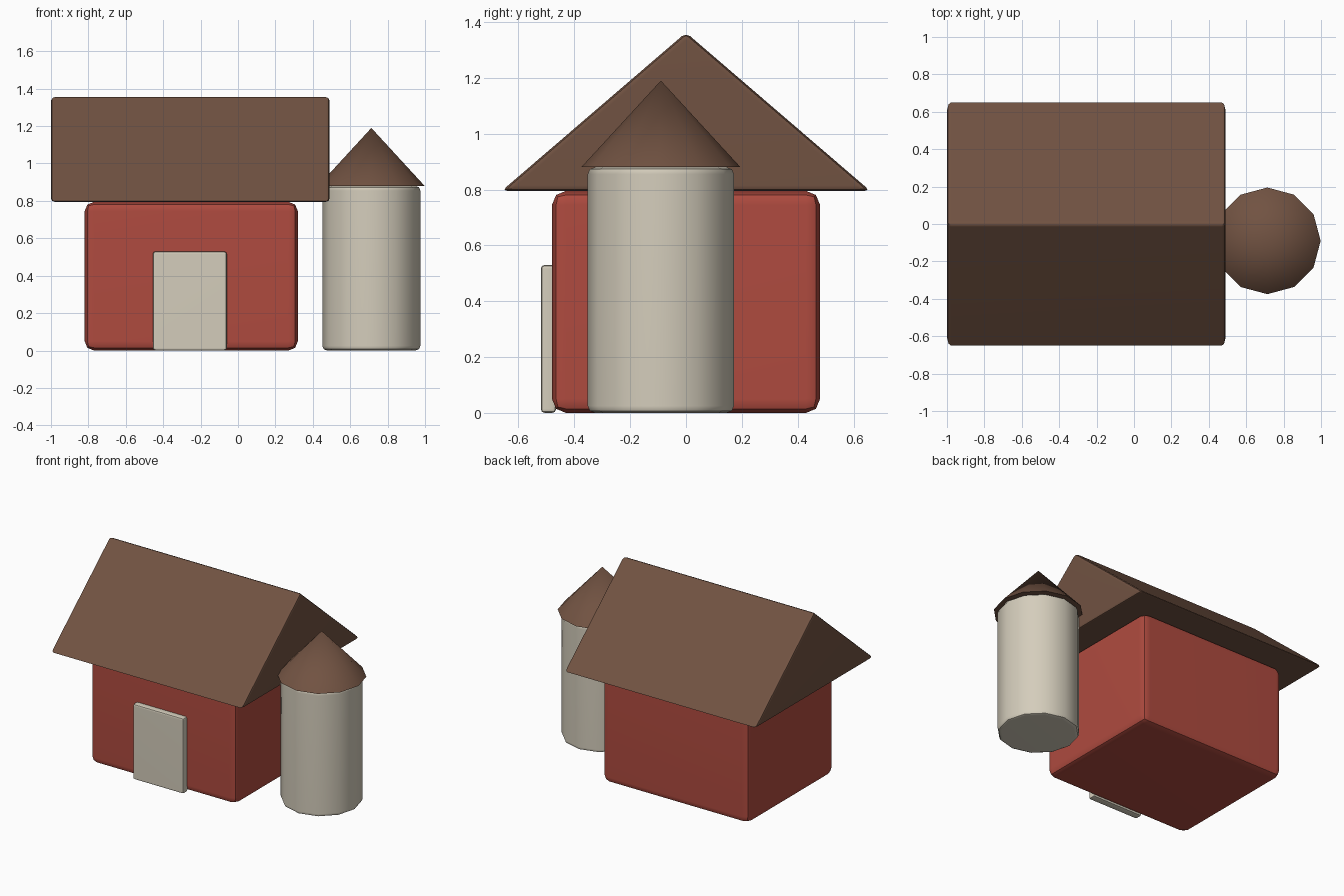
import bpy
import math

default = bpy.data.objects.get("Cube")
if default:
    bpy.data.objects.remove(default, do_unlink=True)


def make_material(name, rgb):
    mat = bpy.data.materials.new(name)
    mat.use_nodes = True
    color = (*rgb, 1)
    mat.diffuse_color = color
    bsdf = mat.node_tree.nodes["Principled BSDF"]
    bsdf.inputs["Base Color"].default_value = color
    bsdf.inputs["Roughness"].default_value = 0.8
    return mat


barn_red = make_material("barn red", (0.43, 0.07, 0.05))
roof_brown = make_material("roof brown", (0.165, 0.085, 0.054))
pale_stone = make_material("pale stone", (0.66, 0.61, 0.5))


def finish(obj, name, mat, bevel=0, segments=2):
    """Name, colour, round the edges and smooth a part."""
    obj.name = name
    obj.data.name = name
    obj.data.materials.append(mat)
    bpy.ops.object.select_all(action="DESELECT")
    bpy.context.view_layer.objects.active = obj
    obj.select_set(True)
    bpy.ops.object.transform_apply(location=False, rotation=False, scale=True)
    if bevel:
        mod = obj.modifiers.new("rounded edges", "BEVEL")
        mod.width = bevel
        mod.segments = segments
        mod.limit_method = "ANGLE"
        mod.angle_limit = math.radians(40)
        bpy.ops.object.modifier_apply(modifier=mod.name)
    bpy.ops.object.shade_smooth_by_angle(angle=math.radians(40))
    if bevel:
        obj.modifiers.new("flat panels", "WEIGHTED_NORMAL").keep_sharp = True
    return obj


def box(name, low, high, mat, bevel):
    center = [(a + b) / 2 for a, b in zip(low, high)]
    bpy.ops.mesh.primitive_cube_add(size=1, location=center)
    obj = bpy.context.object
    obj.scale = [b - a for a, b in zip(low, high)]
    return finish(obj, name, mat, bevel)


# Barn walls and door slab
box("barn_walls", (-0.82, -0.48, 0), (0.32, 0.48, 0.795), barn_red, 0.05)
box("barn_door", (-0.455, -0.52, 0), (-0.06, -0.465, 0.53), pale_stone, 0.014)

# Gable roof: a triangular profile extruded along the ridge
profile = [(-0.66, 0.795), (0.66, 0.795), (0, 1.362)]
verts = [(x, y, z) for x in (-1, 0.49) for y, z in profile]
sides = [(i, (i + 1) % 3, (i + 1) % 3 + 3, i + 3) for i in range(3)]
mesh = bpy.data.meshes.new("gable_roof")
mesh.from_pydata(verts, [], [(2, 1, 0), (3, 4, 5)] + sides)
roof = bpy.data.objects.new("gable_roof", mesh)
bpy.context.collection.objects.link(roof)
finish(roof, "gable_roof", roof_brown, 0.02)

# Silo with twelve sides and a conical cap, corners pointing along the axes
SILO_X, SILO_Y, SILO_TOP = 0.713, -0.09, 0.88
bpy.ops.mesh.primitive_cylinder_add(
    vertices=12, radius=0.262, depth=SILO_TOP,
    location=(SILO_X, SILO_Y, SILO_TOP / 2))
finish(bpy.context.object, "silo_body", pale_stone, 0.025)

CAP_HEIGHT = 0.31
bpy.ops.mesh.primitive_cone_add(
    vertices=12, radius1=0.285, depth=CAP_HEIGHT,
    location=(SILO_X, SILO_Y, SILO_TOP + CAP_HEIGHT / 2))
finish(bpy.context.object, "silo_cap", roof_brown)
